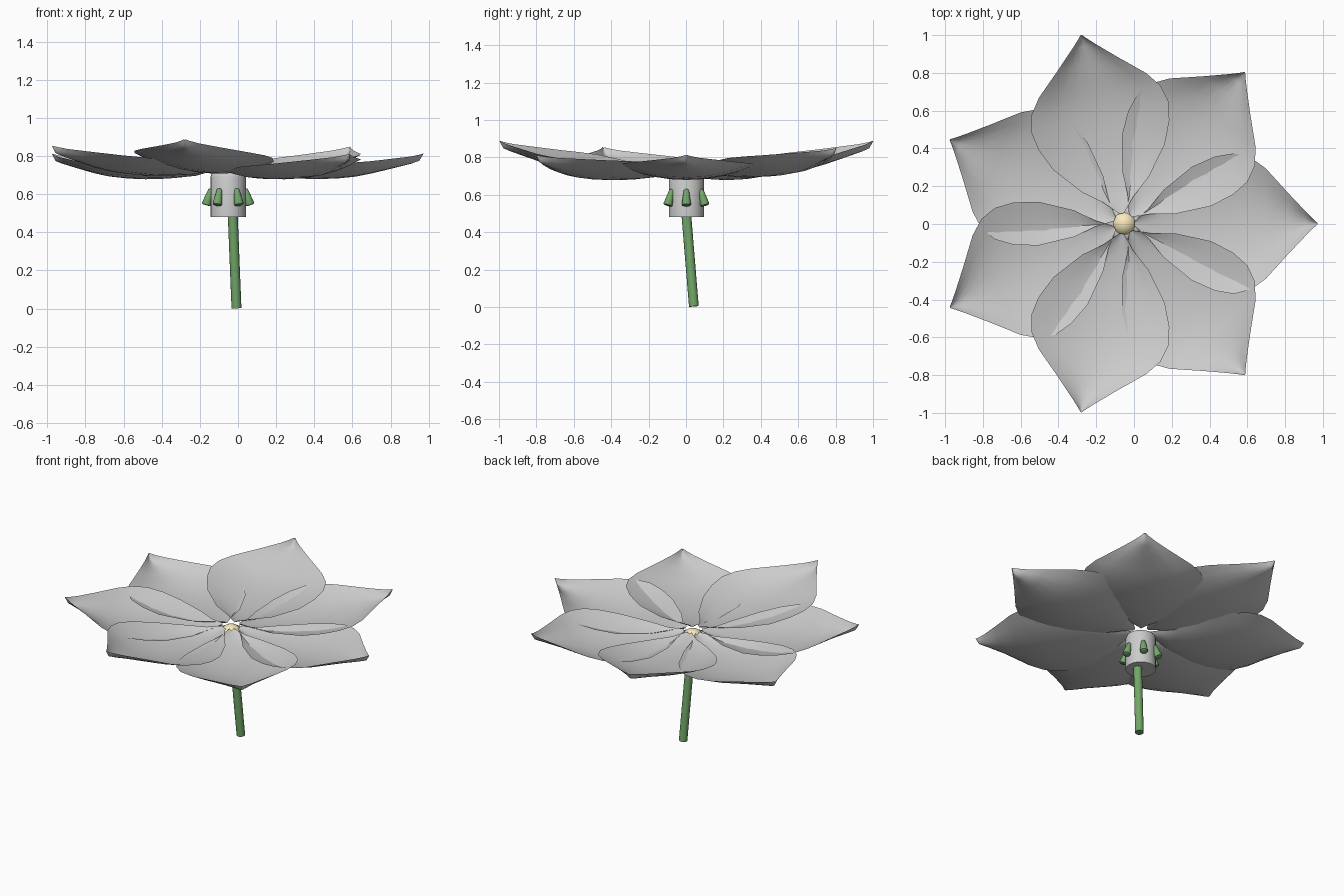
import bpy, bmesh, math
from mathutils import Vector, Matrix

if "Cube" in bpy.data.objects:
    bpy.data.objects.remove(bpy.data.objects["Cube"])

CX, CY = -0.052, 0.002


def material(name, rgb):
    m = bpy.data.materials.new(name)
    m.diffuse_color = (*rgb, 1)
    m.use_nodes = True
    m.node_tree.nodes["Principled BSDF"].inputs["Base Color"].default_value = m.diffuse_color
    return m


def finish(name, bm, mat=None, angle=50):
    me = bpy.data.meshes.new(name)
    bm.normal_update()
    bm.to_mesh(me)
    bm.free()
    ob = bpy.data.objects.new(name, me)
    bpy.context.collection.objects.link(ob)
    if mat:
        me.materials.append(mat)
    bpy.ops.object.select_all(action='DESELECT')
    ob.select_set(True)
    bpy.context.view_layer.objects.active = ob
    bpy.ops.object.shade_smooth_by_angle(angle=math.radians(angle))
    return ob


def rod(name, a, b, r1, r2, mat, sides=16, bevel=0.0):
    # tapered rod between two points, optionally with rounded ends
    a, b = Vector(a), Vector(b)
    d = b - a
    bm = bmesh.new()
    bmesh.ops.create_cone(bm, cap_ends=True, segments=sides, radius1=r1, radius2=r2, depth=d.length)
    if bevel:
        rims = [e for e in bm.edges if any(len(f.verts) > 4 for f in e.link_faces)]
        bmesh.ops.bevel(bm, geom=rims, offset=bevel, segments=2, affect='EDGES', profile=0.5)
    rot = d.to_track_quat('Z', 'Y').to_matrix().to_4x4()
    bm.transform(Matrix.Translation((a + b) / 2) @ rot)
    return finish(name, bm, mat)


green = material("green", (0.17, 0.39, 0.14))
yellow = material("yellow", (0.95, 0.82, 0.5))

# petal outline: distance from centre, half width, midrib height, rise of the edge
ROWS = [(0.055, 0.012, 0.735, 0.012), (0.13, 0.08, 0.713, 0.02), (0.21, 0.18, 0.695, 0.032),
        (0.36, 0.302, 0.682, 0.052), (0.48, 0.355, 0.679, 0.07), (0.58, 0.372, 0.683, 0.078),
        (0.67, 0.35, 0.692, 0.075), (0.75, 0.292, 0.708, 0.065), (0.87, 0.16, 0.737, 0.05),
        (0.96, 0.065, 0.76, 0.038), (1.003, 0.022, 0.775, 0.032), (1.024, 0.003, 0.81, 0.003)]
COLS = 8


def petal(index, tilt, roll):
    bm = bmesh.new()
    grid = []
    for r, half, z, rise in ROWS:
        row = []
        for j in range(COLS + 1):
            t = 2 * j / COLS - 1
            row.append(bm.verts.new((r, half * t, z + rise * t * t + tilt * r + roll * half * t)))
        grid.append(row)
    for a, b in zip(grid, grid[1:]):
        for j in range(COLS):
            bm.faces.new((a[j], b[j], b[j + 1], a[j + 1]))
    bm.transform(Matrix.Translation((CX, CY, 0)) @ Matrix.Rotation(index * math.tau / 7, 4, 'Z'))
    finish(f"petal_{index + 1}", bm, angle=80)


# seven cupped petals, each tilted a little differently
for i, (t, ro) in enumerate([(0.0, 0), (0.035, -0.04), (0.073, 0.035), (-0.002, 0.01),
                             (0.04, 0.0), (0.073, -0.035), (-0.002, 0.04)]):
    petal(i, t, ro)

# receptacle below the petals, narrowed at the top
bm = bmesh.new()
rings = []
for r, z in [(0.093, 0.48), (0.093, 0.69), (0.086, 0.708), (0.07, 0.715)]:
    rings.append([bm.verts.new((CX + r * math.cos(k * math.tau / 20), CY + r * math.sin(k * math.tau / 20), z))
                  for k in range(20)])
for a, b in zip(rings, rings[1:]):
    for k in range(20):
        n = (k + 1) % 20
        bm.faces.new((a[k], a[n], b[n], b[k]))
bm.faces.new(rings[0][::-1])
bm.faces.new(rings[-1])
finish("receptacle", bm)

# flower centre
bm = bmesh.new()
bmesh.ops.create_uvsphere(bm, u_segments=20, v_segments=12, radius=0.068)
bm.transform(Matrix.Translation((CX, CY, 0.68)))
finish("flower_centre", bm, yellow)

# six small rounded sepals
for k in range(6):
    c, s = math.cos(k * math.tau / 6), math.sin(k * math.tau / 6)
    rod(f"sepal_{k + 1}", (CX + 0.115 * c, CY + 0.115 * s, 0.542),
        (CX + 0.088 * c, CY + 0.088 * s, 0.63), 0.026, 0.013, green, 12, 0.009)

# leaning stem
rod("stem", (-0.008, 0.042, 0.003), (-0.03, -0.003, 0.55), 0.026, 0.026, green)
